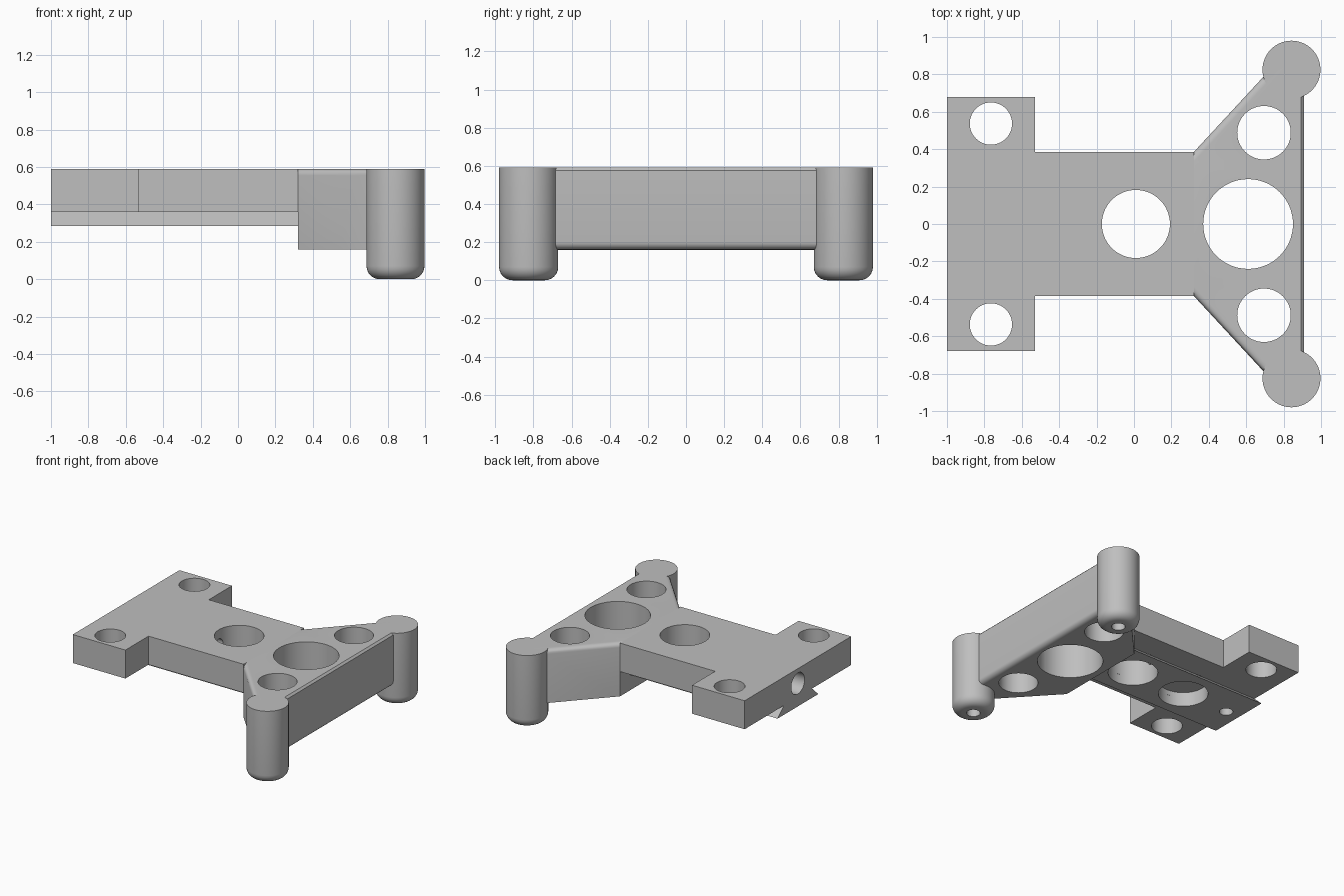
import bpy
import bmesh
from mathutils import Matrix, Vector

cube = bpy.data.objects.get("Cube")
if cube:
    bpy.data.objects.remove(cube, do_unlink=True)

grey = bpy.data.materials.new("plain grey")
grey.use_nodes = True
colour = (0.52, 0.52, 0.52, 1)
grey.diffuse_color = colour
grey.node_tree.nodes["Principled BSDF"].inputs["Base Color"].default_value = colour

TOP = 0.59       # shared upper surface
PLATE = 0.36     # underside of the plate
RAIL = 0.285     # underside of the dovetail rail
BLOCK = 0.16     # underside of the wide end block


def finish(bm, name):
    bmesh.ops.recalc_face_normals(bm, faces=bm.faces)
    mesh = bpy.data.meshes.new(name)
    bm.to_mesh(mesh)
    bm.free()
    obj = bpy.data.objects.new(name, mesh)
    bpy.context.collection.objects.link(obj)
    mesh.materials.append(grey)
    return obj


def prism(points, direction):
    bm = bmesh.new()
    face = bm.faces.new([bm.verts.new(p) for p in points])
    new = bmesh.ops.extrude_face_region(bm, geom=[face])["geom"]
    moved = [v for v in new if isinstance(v, bmesh.types.BMVert)]
    bmesh.ops.translate(bm, verts=moved, vec=Vector(direction))
    return bm


def bevel(bm, test, size, segments):
    edges = [e for e in bm.edges if test(e.verts[0].co, e.verts[1].co)]
    bmesh.ops.bevel(bm, geom=edges, offset=size, segments=segments,
                    profile=0.5, affect='EDGES')


def cylinder(radius, start, end, sides=64):
    start, end = Vector(start), Vector(end)
    axis = end - start
    turn = axis.to_track_quat('Z', 'Y').to_matrix().to_4x4()
    bm = bmesh.new()
    bmesh.ops.create_cone(bm, cap_ends=True, segments=sides, radius1=radius,
                          radius2=radius, depth=axis.length,
                          matrix=Matrix.Translation((start + end) / 2) @ turn)
    return bm


def bore(obj, radius, start, end):
    cutter = finish(cylinder(radius, start, end), "cutter")
    cutter.hide_render = True
    mod = obj.modifiers.new("bore", 'BOOLEAN')
    mod.operation, mod.solver, mod.object = 'DIFFERENCE', 'EXACT', cutter
    bpy.context.view_layer.objects.active = obj
    bpy.ops.object.modifier_apply(modifier=mod.name)
    bpy.data.objects.remove(cutter, do_unlink=True)


def bore_down(obj, x, y, radius, low=-0.1, high=1):
    bore(obj, radius, (x, y, low), (x, y, high))


def mirrored(half):
    return half + [(x, -y) for x, y in reversed(half)]


# T-shaped plate
outline = mirrored([(-1, 0.68), (-0.53, 0.68), (-0.53, 0.385), (0.32, 0.385)])
plate = finish(prism([(x, y, PLATE) for x, y in outline], (0, 0, TOP - PLATE)), "plate")

# Dovetail rail under the plate, wider at its foot
section = mirrored([(PLATE, 0.18), (RAIL, 0.26)])
rail = finish(prism([(-1, y, z) for z, y in section], (1.32, 0, 0)), "dovetail_rail")

# Wide end block with softened slopes and front edges
outline = mirrored([(0.32, 0.385), (0.69, 0.785), (0.81, 0.84), (0.908, 0.8)])
bm = prism([(x, y, BLOCK) for x, y in outline], (0, 0, TOP - BLOCK))
bevel(bm, lambda a, b: min(a.z, b.z) > 0.5 and abs(a.x - b.x) > 0.3, 0.035, 4)
bevel(bm, lambda a, b: max(a.z, b.z) < 0.2 and min(a.x, b.x) > 0.9, 0.04, 5)
bevel(bm, lambda a, b: min(a.z, b.z) > 0.5 and min(a.x, b.x) > 0.9, 0.015, 1)
block = finish(bm, "end_block")

# Mounting, weight-saving and blind holes
for side in (-1, 1):
    bore_down(plate, -0.765, side * 0.537, 0.113)
    bore_down(block, 0.695, side * 0.488, 0.143)
bore_down(block, 0.61, 0, 0.24)
for part in (plate, rail):
    bore_down(part, 0.01, 0, 0.182)
    bore_down(part, -0.47, 0, 0.182, high=0.4)
    bore_down(part, -0.88, 0, 0.05, high=0.47)

# Lengthwise channel from the narrow end to the middle hole
bore(plate, 0.085, (-1.1, 0, 0.47), (-0.75, 0, 0.47))
bore(plate, 0.045, (-0.8, 0, 0.47), (0, 0, 0.47))

# Round feet with softened ends and screw holes
feet = []
for side, name in ((-1, "right_foot"), (1, "left_foot")):
    bm = cylinder(0.155, (0.842, side * 0.825, 0), (0.842, side * 0.825, TOP))
    bevel(bm, lambda a, b: max(a.z, b.z) < 0.01, 0.07, 6)
    foot = finish(bm, name)
    bore_down(foot, 0.842, side * 0.825, 0.05, high=0.2)
    feet.append(foot)

# Smooth curved walls, keep real edges sharp
bpy.ops.object.select_all(action='DESELECT')
for part in [plate, rail, block] + feet:
    part.select_set(True)
bpy.context.view_layer.objects.active = plate
bpy.ops.object.shade_smooth_by_angle(angle=0.6)
